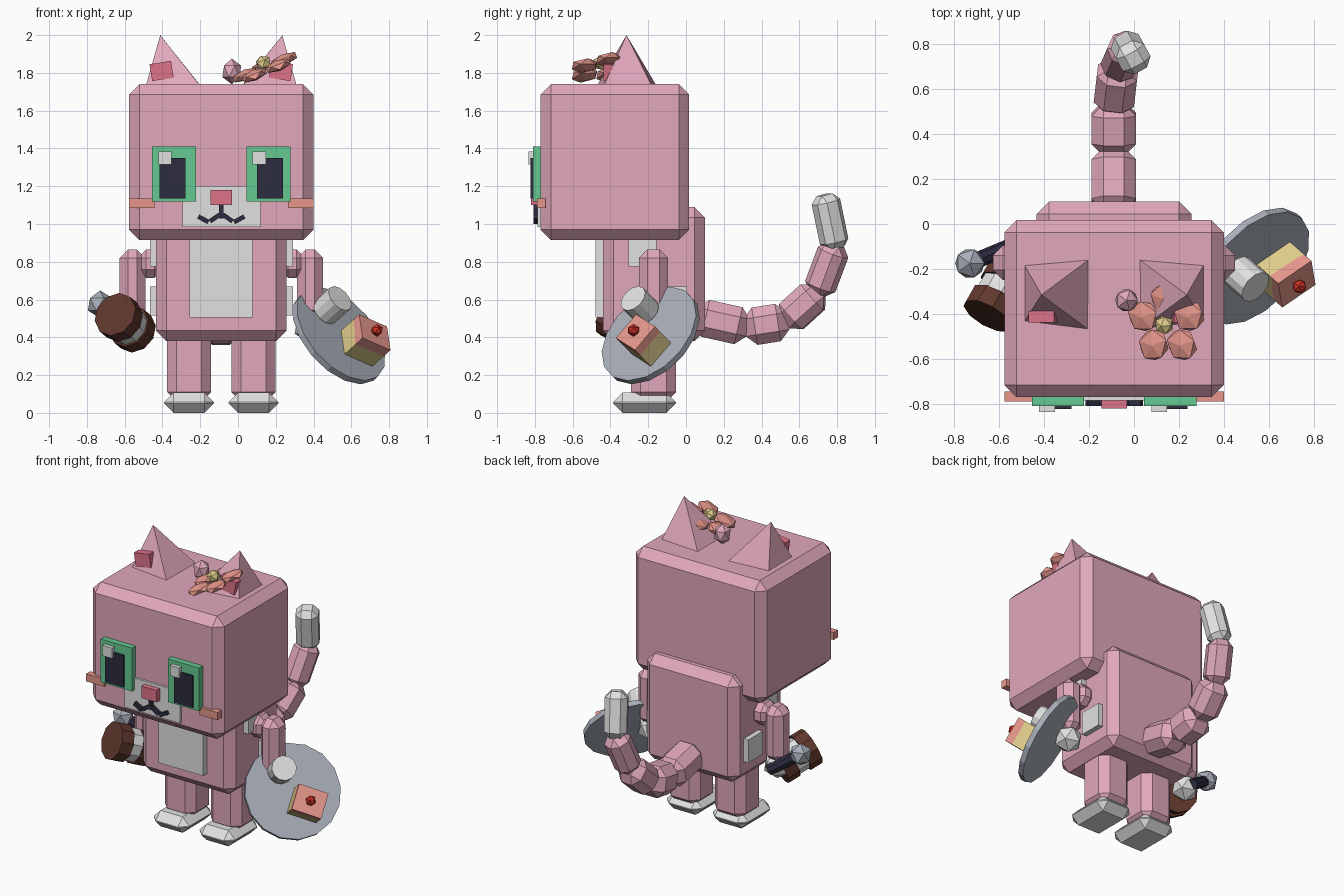
import bpy, bmesh, math
from mathutils import Vector, Matrix

if "Cube" in bpy.data.objects:
    bpy.data.objects.remove(bpy.data.objects["Cube"])


def material(name, r, g, b):
    m = bpy.data.materials.new(name)
    m.use_nodes = True
    m.diffuse_color = (r, g, b, 1)
    m.node_tree.nodes["Principled BSDF"].inputs["Base Color"].default_value = (r, g, b, 1)
    return m


PINK = material("pink fur", .75, .39, .50)
WHITE = material("pale grey", .75, .75, .75)
GREEN = material("green", .13, .58, .28)
DARK = material("dark navy", .025, .025, .05)
ROSE = material("rose", .72, .17, .25)
PEACH = material("peach", .79, .31, .26)
STEEL = material("blue grey", .39, .42, .48)
BROWN = material("brown", .115, .038, .026)
YELLOW = material("pale yellow", .75, .61, .26)
RED = material("red", .60, .03, .02)

CX = -.0885  # mirror plane of the character


def finish(name, bm, mat, matrix=None):
    if matrix is not None:
        bmesh.ops.transform(bm, matrix=matrix, verts=bm.verts)
    bmesh.ops.recalc_face_normals(bm, faces=bm.faces)
    mesh = bpy.data.meshes.new(name)
    bm.to_mesh(mesh)
    bm.free()
    mesh.materials.append(mat)
    obj = bpy.data.objects.new(name, mesh)
    bpy.context.collection.objects.link(obj)
    return obj


def block(name, size, mat, bevel=0, matrix=None):
    bm = bmesh.new()
    bmesh.ops.create_cube(bm, size=1)
    bmesh.ops.scale(bm, vec=size, verts=bm.verts)
    if bevel:
        bmesh.ops.bevel(bm, geom=bm.edges[:], offset=bevel, segments=1,
                        affect='EDGES', clamp_overlap=True)
    return finish(name, bm, mat, matrix)


def box(name, x, y, z, mat, bevel=0):
    """Box from three (low, high) ranges."""
    r = (x, y, z)
    centre = Vector([(a + b) / 2 for a, b in r])
    return block(name, [abs(b - a) for a, b in r], mat, bevel, Matrix.Translation(centre))


def sides(name, x, y, z, mat, bevel=0):
    """Box on the left and its mirror image on the right."""
    box("left_" + name, x, y, z, mat, bevel)
    box("right_" + name, (2 * CX - x[1], 2 * CX - x[0]), y, z, mat, bevel)


def along(direction, centre):
    q = Vector(direction).to_track_quat('Z', 'Y')
    return Matrix.Translation(centre) @ q.to_matrix().to_4x4()


def cylinder(name, centre, axis, radius, length, mat, n=12):
    bm = bmesh.new()
    bmesh.ops.create_cone(bm, cap_ends=True, segments=n, radius1=radius,
                          radius2=radius, depth=length)
    return finish(name, bm, mat, along(axis, centre))


def gem(name, matrix, scale, mat):
    bm = bmesh.new()
    bmesh.ops.create_icosphere(bm, subdivisions=1, radius=1)
    bmesh.ops.scale(bm, vec=scale, verts=bm.verts)
    return finish(name, bm, mat, matrix)


# Head, body and belly
box("head", (-.577, .40), (-.77, .017), (.915, 1.74), PINK, .055)
box("body", (-.433, .256), (-.44, .10), (.38, 1.09), PINK, .055)
box("belly", (-.256, .077), (-.48, -.42), (.505, .93), WHITE)
sides("upper_side_patch", (.22, .29), (-.305, -.155), (.775, .93), WHITE)
sides("lower_side_patch", (.22, .29), (-.15, .005), (.515, .67), WHITE)

# Limbs
sides("leg", (-.034, .198), (-.29, -.053), (.06, .46), PINK, .05)
sides("foot", (-.05, .214), (-.386, -.053), (0, .107), WHITE, .05)
sides("shoulder", (.22, .355), (-.25, -.095), (.715, .865), PINK, .045)
sides("arm", (.313, .45), (-.25, -.095), (.50, .865), PINK, .045)
for side, x in (("left", .38), ("right", 2 * CX - .38)):
    gem(side + "_paw", Matrix.Translation((x, -.175, .46)), (.09, .09, .09), WHITE)

# Ears: leaning pyramids with inner plates
for side, s in (("left", 1), ("right", -1)):
    bm = bmesh.new()
    base = [bm.verts.new((CX + s * x, y, 1.73)) for x, y in
            ((.108, -.155), (.40, -.18), (.40, -.435), (.11, -.472))]
    tip = bm.verts.new((CX + s * .323, -.315, 2))
    bm.faces.new(base)
    for i in range(4):
        bm.faces.new((base[i], base[(i + 1) % 4], tip))
    finish(side + "_ear", bm, PINK)
    block(side + "_inner_ear", (.115, .05, .09), ROSE, 0,
          Matrix.Translation((CX + s * .316, -.413, 1.81)) @ Matrix.Rotation(s * .16, 4, 'Y'))

# Face
sides("eye", (.045, .277), (-.81, -.75), (1.12, 1.41), GREEN)
sides("pupil", (.10, .238), (-.822, -.78), (1.135, 1.35), DARK)
for side, x in (("left", .077), ("right", -.422)):
    box(side + "_eye_glint", (x, x + .07), (-.835, -.79), (1.315, 1.385), WHITE)
box("muzzle", (-.293, .118), (-.785, -.75), (.985, 1.20), WHITE)
box("nose", (-.145, -.032), (-.82, -.77), (1.10, 1.18), ROSE)
sides("cheek", (.265, .40), (-.79, -.745), (1.085, 1.135), PEACH)
box("mouth_stem", (CX - .011, CX + .011), (-.808, -.775), (1.03, 1.11), DARK)
for side, s in (("left", 1), ("right", -1)):
    for part, x, z, angle in (("inner", .034, 1.032, .6), ("outer", .095, 1.025, -.5)):
        block(side + "_mouth_" + part, (.062, .033, .024), DARK, 0,
              Matrix.Translation((CX + s * x, -.792, z)) @ Matrix.Rotation(s * angle, 4, 'Y'))

# Tail: chain of bevelled segments with a pale tip
path = [Vector(p) for p in ((-.09, .06, .51), (-.09, .32, .452), (-.09, .53, .485),
                            (-.07, .70, .64), (-.03, .79, .88), (.0, .735, 1.145))]
for i, width in enumerate((.20, .20, .18, .155, .14)):
    a, b = path[i], path[i + 1]
    block("tail_tip" if i == 4 else "tail_segment_%d" % (i + 1),
          (width, width, (b - a).length + .02), WHITE if i == 4 else PINK,
          width * .27, along(b - a, (a + b) / 2))

# Flower and bud on the head
flower = along((-.4, -.15, 1), (.145, -.445, 1.825))
for i in range(5):
    turn = Matrix.Rotation(math.tau * i / 5 + .3, 4, 'Z')
    gem("petal_%d" % (i + 1), flower @ turn @ Matrix.Translation((.115, 0, 0)),
        (.08, .075, .03), PEACH)
gem("flower_centre", flower @ Matrix.Translation((0, 0, .03)), (.045, .045, .04), YELLOW)
gem("bud", Matrix.Translation((-.033, -.34, 1.808)), (.056, .056, .068), PINK)

# Tilted plate with a handle, cake and cherry
normal = Vector((.62, -.55, .56)).normalized()
plate_centre = Vector((.535, -.187, .41))
cylinder("plate", plate_centre, normal, .30, .035, STEEL, 16)
cylinder("plate_grip", Vector((.50, -.245, .57)), normal, .078, .13, WHITE, 12)
u = Vector((.77, .535, -.344))
u = (u - normal * u.dot(normal)).normalized()
v = normal.cross(u)
frame = Matrix((u, v, normal)).transposed().to_4x4()
cake_centre = plate_centre + Vector((.084, .013, -.078))
for name, height, thick, mat in (("cake", .065, .11, YELLOW), ("icing", .14, .06, PEACH)):
    block(name, (.19, .165, thick), mat, 0,
          Matrix.Translation(cake_centre + normal * height) @ frame)
gem("cherry", Matrix.Translation(cake_centre + normal * .188), (.034, .034, .034), RED)

# Banded mallet head, dark handle and knob in the right paw
axis = Vector((-.45, -.80, .38)).normalized()
band = Vector((-.595, -.31, .475))
for name, shift, radius, length, mat in (("mallet_front", .08, .122, .085, BROWN),
                                         ("mallet_band", 0, .108, .085, WHITE),
                                         ("mallet_back", -.08, .118, .085, BROWN)):
    cylinder(name, band + axis * shift, axis, radius, length, mat, 10)
knob, grip = Vector((-.73, -.175, .575)), Vector((-.55, -.10, .45))
cylinder("mallet_handle", (knob + grip) / 2, grip - knob, .036, (grip - knob).length, DARK, 8)
gem("mallet_knob", Matrix.Translation(knob), (.073, .073, .073), STEEL)
